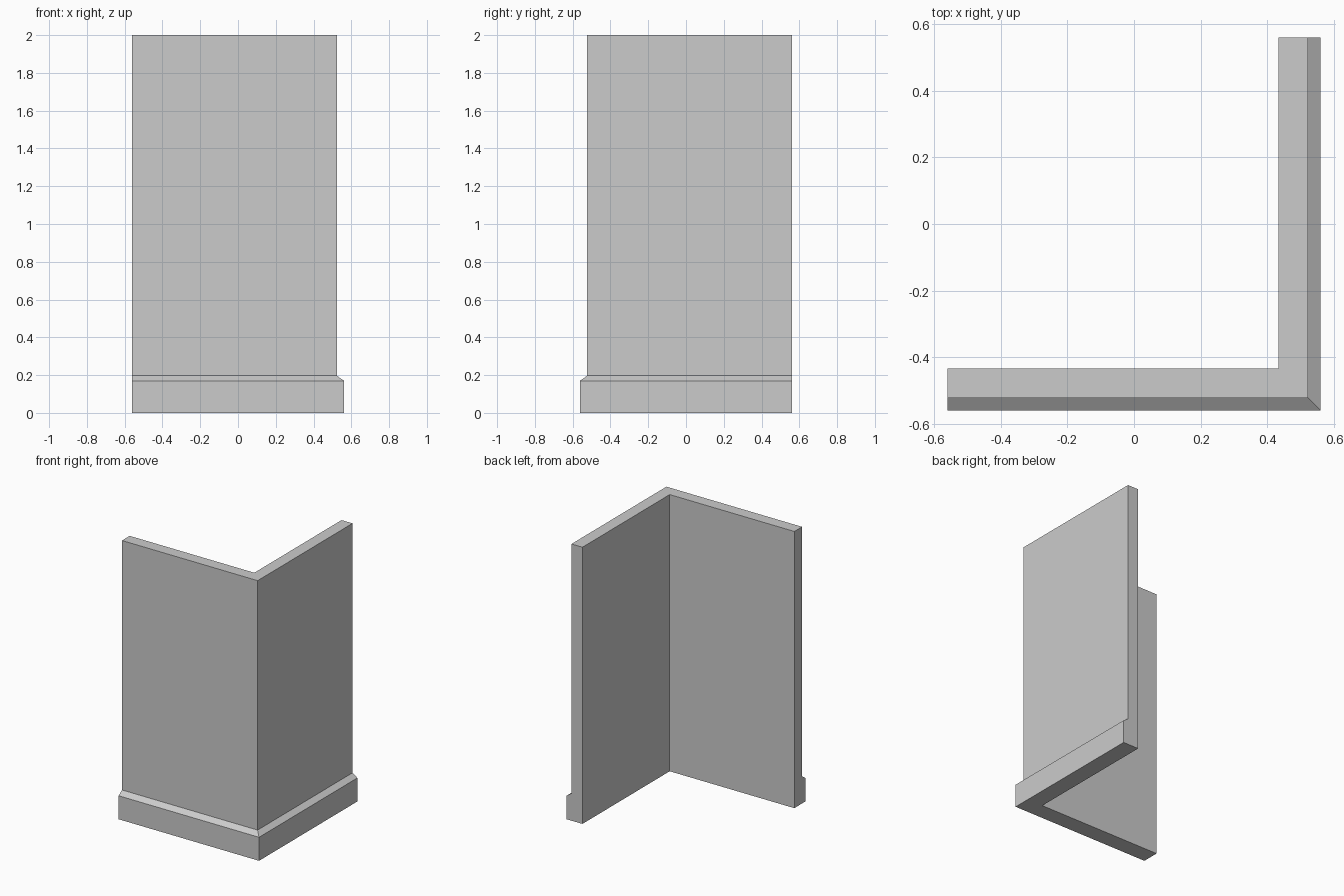
import bpy
import bmesh

if "Cube" in bpy.data.objects:
    bpy.data.objects.remove(bpy.data.objects["Cube"])

END = 0.5615  # free ends of both wall legs
# Wall cross-section with skirting: (distance from centre, height)
PROFILE = [(0.435, 0), (0.5615, 0), (0.5615, 0.17), (0.523, 0.197), (0.523, 2), (0.435, 2)]

# Corner wall: profile swept along an L path with a mitred corner
bm = bmesh.new()
stations = (lambda d: (-END, -d), lambda d: (d, -d), lambda d: (d, END))
rings = [[bm.verts.new((*place(d), z)) for d, z in PROFILE] for place in stations]
n = len(PROFILE)
for a, b in zip(rings, rings[1:]):
    for i in range(n):
        j = (i + 1) % n
        bm.faces.new((a[i], a[j], b[j], b[i]))

# End caps
bm.faces.new(rings[0])
bm.faces.new(rings[-1])
bmesh.ops.recalc_face_normals(bm, faces=bm.faces)

mesh = bpy.data.meshes.new("corner_wall")
bm.to_mesh(mesh)
bm.free()
wall = bpy.data.objects.new("corner_wall", mesh)
bpy.context.collection.objects.link(wall)
